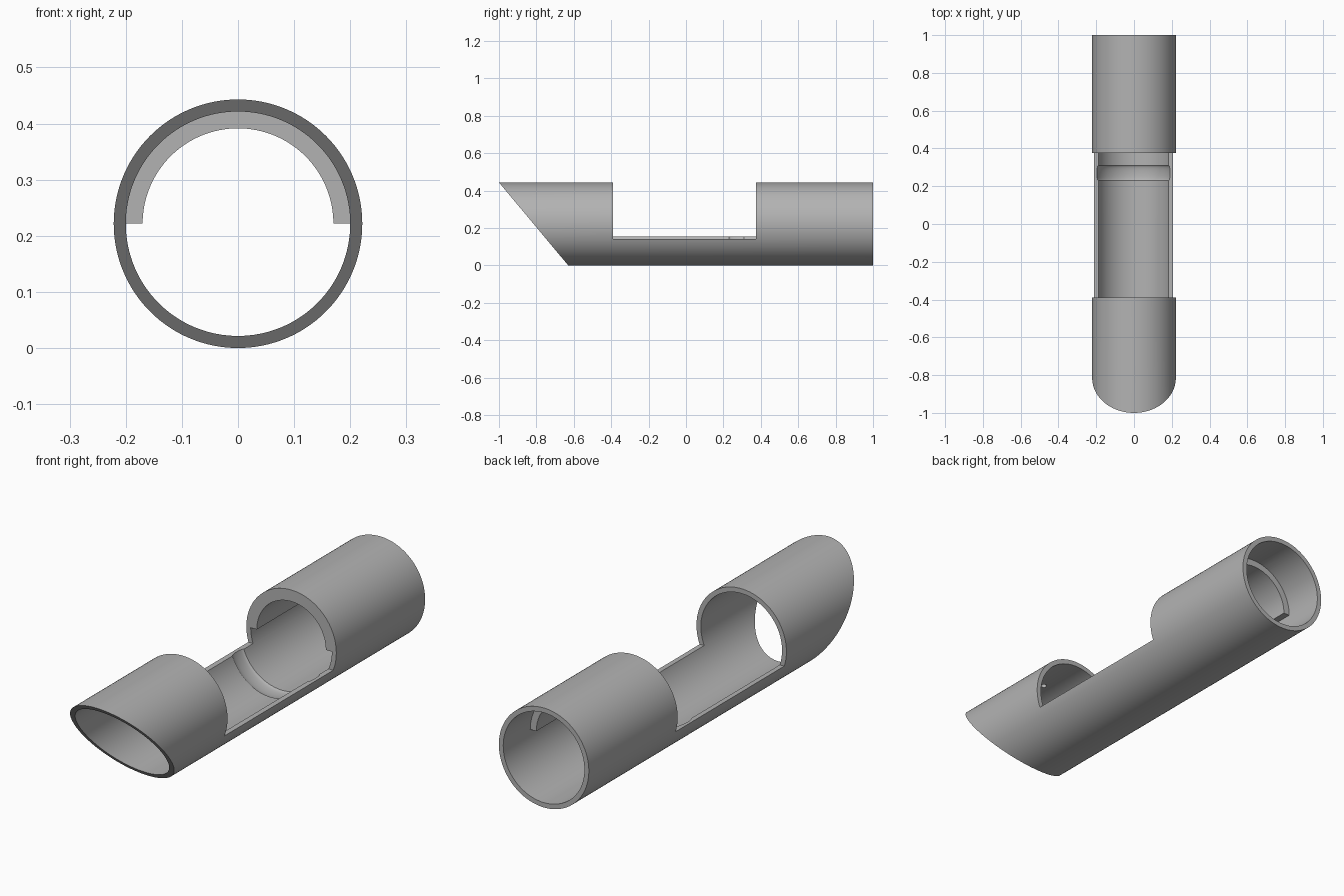
import bpy, bmesh, math
from mathutils import Vector

cube = bpy.data.objects.get("Cube")
if cube:
    bpy.data.objects.remove(cube, do_unlink=True)

R, BORE, LINER = 0.2215, 0.20, 0.17    # radii
CZ = R                                 # height of the tube axis

grey = bpy.data.materials.new("plain grey")
grey.use_nodes = True
colour = (0.45, 0.45, 0.45, 1)
grey.diffuse_color = colour
grey.node_tree.nodes["Principled BSDF"].inputs["Base Color"].default_value = colour


def finish(name, bm):
    bmesh.ops.recalc_face_normals(bm, faces=bm.faces)
    mesh = bpy.data.meshes.new(name)
    bm.to_mesh(mesh)
    bm.free()
    mesh.materials.append(grey)
    ob = bpy.data.objects.new(name, mesh)
    bpy.context.collection.objects.link(ob)
    return ob


def lathe(name, profile, sweep, steps):
    """Turn a closed (radius, y) profile about the tube axis, starting at +x."""
    bm = bmesh.new()
    closed = sweep > 6.28
    rings = []
    for i in range(steps if closed else steps + 1):
        a = sweep * i / steps
        rings.append([bm.verts.new((r * math.cos(a), y, CZ + r * math.sin(a)))
                      for r, y in profile])
    n = len(profile)
    for i in range(steps):
        a, b = rings[i], rings[(i + 1) % len(rings)]
        for j in range(n):
            k = (j + 1) % n
            bm.faces.new((a[j], a[k], b[k], b[j]))
    if not closed:
        bm.faces.new(rings[0])
        bm.faces.new(rings[-1])
    return finish(name, bm)


def prism(name, points, along):
    """Extrude a flat polygon along a vector."""
    bm = bmesh.new()
    face = bm.faces.new([bm.verts.new(p) for p in points])
    top = bmesh.ops.extrude_face_region(bm, geom=[face])["geom"]
    bmesh.ops.translate(bm, vec=Vector(along),
                        verts=[v for v in top if isinstance(v, bmesh.types.BMVert)])
    return finish(name, bm)


def combine(target, tool, operation):
    """Apply a boolean and discard the tool."""
    tool.hide_render = True
    mod = target.modifiers.new(operation.lower(), 'BOOLEAN')
    mod.operation, mod.solver, mod.object = operation, 'EXACT', tool
    bpy.context.view_layer.objects.active = target
    bpy.ops.object.modifier_apply(modifier=mod.name)
    bpy.data.objects.remove(tool, do_unlink=True)


# tube wall, with a shallow rounded groove in the bore
groove = [(BORE + 0.008 * math.sin(math.pi * i / 8), 0.27 - 0.04 * math.cos(math.pi * i / 8))
          for i in range(9)]
tube = lathe("tube", [(R, 1), (R, -1.1), (BORE, -1.1)] + groove + [(BORE, 1)],
             2 * math.pi, 128)

# half-round liner in the top of the rear section
liner = lathe("liner", [(LINER, 0.3), (0.21, 0.3), (0.21, 0.81), (LINER, 0.81)], math.pi, 64)
combine(tube, liner, 'UNION')

# open window in the middle, its sill slightly tilted
window = prism("window_cutter", [(-0.3, -0.39, 0.158), (0.3, -0.39, 0.137),
                                 (0.3, -0.39, 0.6), (-0.3, -0.39, 0.6)], (0, 0.765, 0))
combine(tube, window, 'DIFFERENCE')

# slanted mouth at the front
mouth = prism("mouth_cutter", [(-0.4, -1.131, 0.6), (-0.4, -0.463, -0.2),
                               (-0.4, -1.3, -0.2), (-0.4, -1.3, 0.6)], (0.8, 0, 0))
combine(tube, mouth, 'DIFFERENCE')

# pin hole through the top of the front section
circle = [(0.013 * math.cos(math.tau * i / 24), -0.61 + 0.013 * math.sin(math.tau * i / 24), 0.35)
          for i in range(24)]
combine(tube, prism("hole_cutter", circle, (0, 0, 0.2)), 'DIFFERENCE')

# smooth curved walls, crisp cut edges
bpy.ops.object.select_all(action='DESELECT')
tube.select_set(True)
bpy.context.view_layer.objects.active = tube
bpy.ops.object.shade_smooth_by_angle(angle=math.radians(30))
